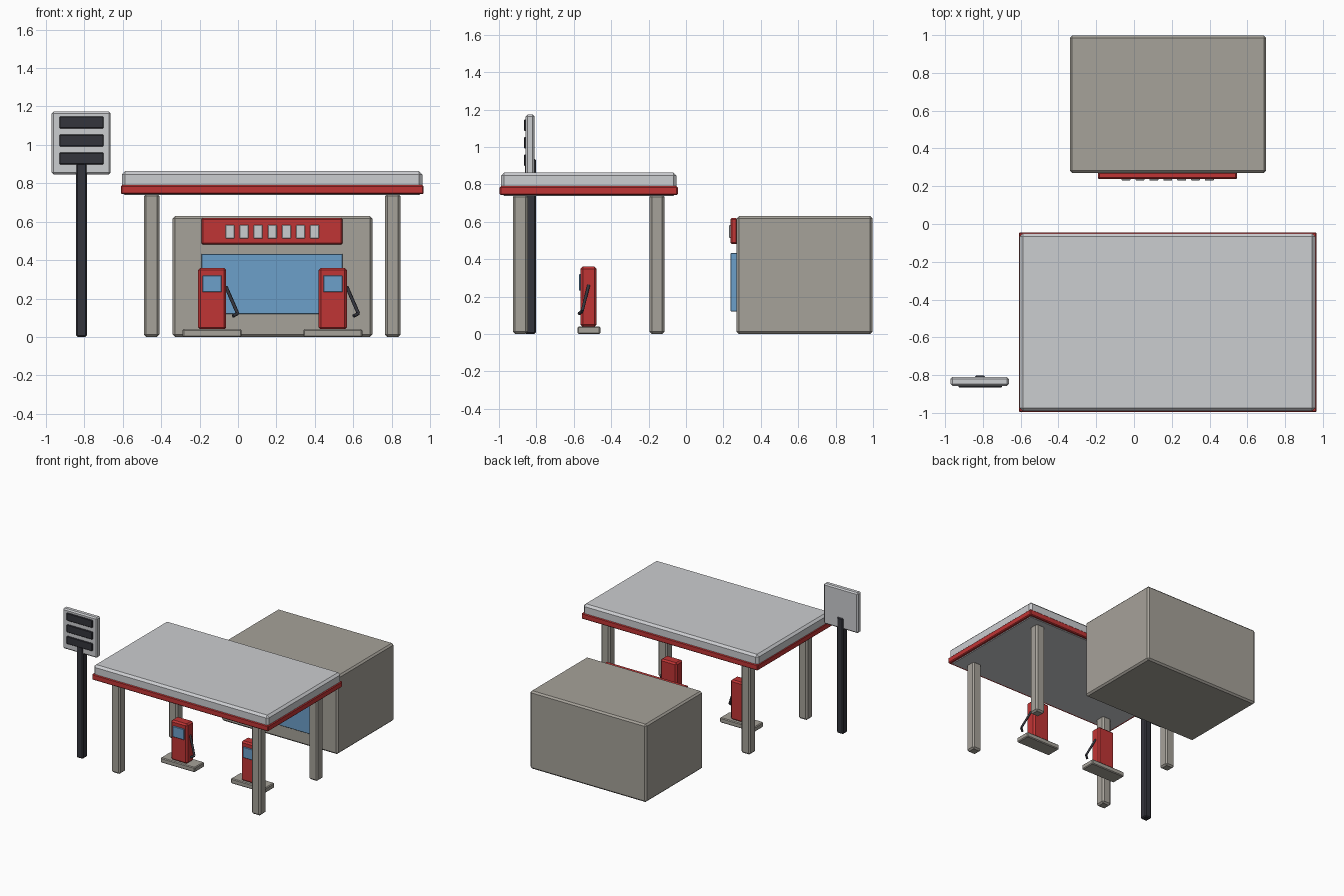
import bpy
import bmesh
from mathutils import Vector

if "Cube" in bpy.data.objects:
    bpy.data.objects.remove(bpy.data.objects["Cube"], do_unlink=True)


def material(name, r, g, b):
    m = bpy.data.materials.new(name)
    m.use_nodes = True
    m.diffuse_color = (r, g, b, 1)
    m.node_tree.nodes["Principled BSDF"].inputs["Base Color"].default_value = (r, g, b, 1)
    return m


concrete = material("concrete", 0.38, 0.36, 0.32)
pale = material("pale grey", 0.60, 0.61, 0.63)
red = material("red", 0.53, 0.035, 0.035)
blue = material("blue glass", 0.15, 0.35, 0.59)
dark = material("dark grey", 0.034, 0.035, 0.045)


def box(name, xs, ys, zs, mat, bevel=0.0):
    """Box between the given ranges, with chamfered edges."""
    lo, hi = (Vector(p) for p in zip(xs, ys, zs))
    bm = bmesh.new()
    bmesh.ops.create_cube(bm, size=1)
    bmesh.ops.scale(bm, vec=hi - lo, verts=bm.verts)
    mesh = bpy.data.meshes.new(name)
    bm.to_mesh(mesh)
    bm.free()
    mesh.materials.append(mat)
    ob = bpy.data.objects.new(name, mesh)
    ob.location = (lo + hi) / 2
    bpy.context.collection.objects.link(ob)
    if bevel:
        mod = ob.modifiers.new("chamfer", "BEVEL")
        mod.width = bevel
        mod.segments = 1
    return ob


def span(centre, width):
    return (centre - width / 2, centre + width / 2)


def tube(name, points, radius, mat):
    curve = bpy.data.curves.new(name, "CURVE")
    curve.dimensions = "3D"
    curve.bevel_depth = radius
    curve.bevel_resolution = 1
    curve.use_fill_caps = True
    spline = curve.splines.new("POLY")
    spline.points.add(len(points) - 1)
    for p, co in zip(spline.points, points):
        p.co = (*co, 1)
    curve.materials.append(mat)
    ob = bpy.data.objects.new(name, curve)
    bpy.context.collection.objects.link(ob)


# Canopy: roof slab with a red band around it, on four posts
box("canopy_roof", (-0.605, 0.96), (-0.99, -0.05), (0.738, 0.863), pale, 0.017)
box("canopy_band", (-0.61, 0.967), (-0.996, -0.044), (0.743, 0.79), red, 0.006)
for side, x in (("left", 0.806), ("right", -0.45)):
    for end, y in (("front", -0.886), ("back", -0.155)):
        box(f"canopy_post_{end}_{side}", span(x, 0.08), span(y, 0.08), (0, 0.745), concrete, 0.012)

# Shop with window, sign board and a row of plates
box("shop", (-0.34, 0.7), (0.27, 0.998), (0, 0.63), concrete, 0.013)
box("shop_window", (-0.19, 0.545), (0.238, 0.28), (0.12, 0.433), blue, 0.003)
box("shop_sign_board", (-0.19, 0.545), (0.237, 0.275), (0.48, 0.62), red, 0.008)
for i in range(7):
    box(f"shop_sign_plate_{i + 1}", span(-0.042 + i * 0.0735, 0.047), (0.23, 0.24), (0.513, 0.583), pale, 0.003)

# Pumps on their islands, each with a screen, hose and nozzle
for side, x in (("right", -0.135), ("left", 0.494)):
    box(f"island_{side}", span(x, 0.307), (-0.58, -0.458), (0, 0.04), concrete, 0.006)
    box(f"pump_{side}", span(x, 0.147), (-0.564, -0.478), (0.038, 0.36), red, 0.012)
    box(f"pump_screen_{side}", span(x, 0.1), (-0.573, -0.56), (0.233, 0.32), blue, 0.003)
    elbow = (x + 0.133, -0.555, 0.122)
    tube(f"hose_{side}", [(x + 0.072, -0.52, 0.262), elbow], 0.009, dark)
    tube(f"nozzle_{side}", [elbow, (x + 0.108, -0.572, 0.108)], 0.009, dark)

# Roadside price sign on a pole
box("price_pole", span(-0.815, 0.058), (-0.862, -0.803), (0, 0.937), dark, 0.008)
box("price_panel", (-0.971, -0.663), (-0.857, -0.81), (0.847, 1.173), pale, 0.01)
for i in range(3):
    box(f"price_bar_{i + 1}", (-0.93, -0.7), (-0.866, -0.85), span(1.117 - i * 0.094, 0.062), dark, 0.004)
